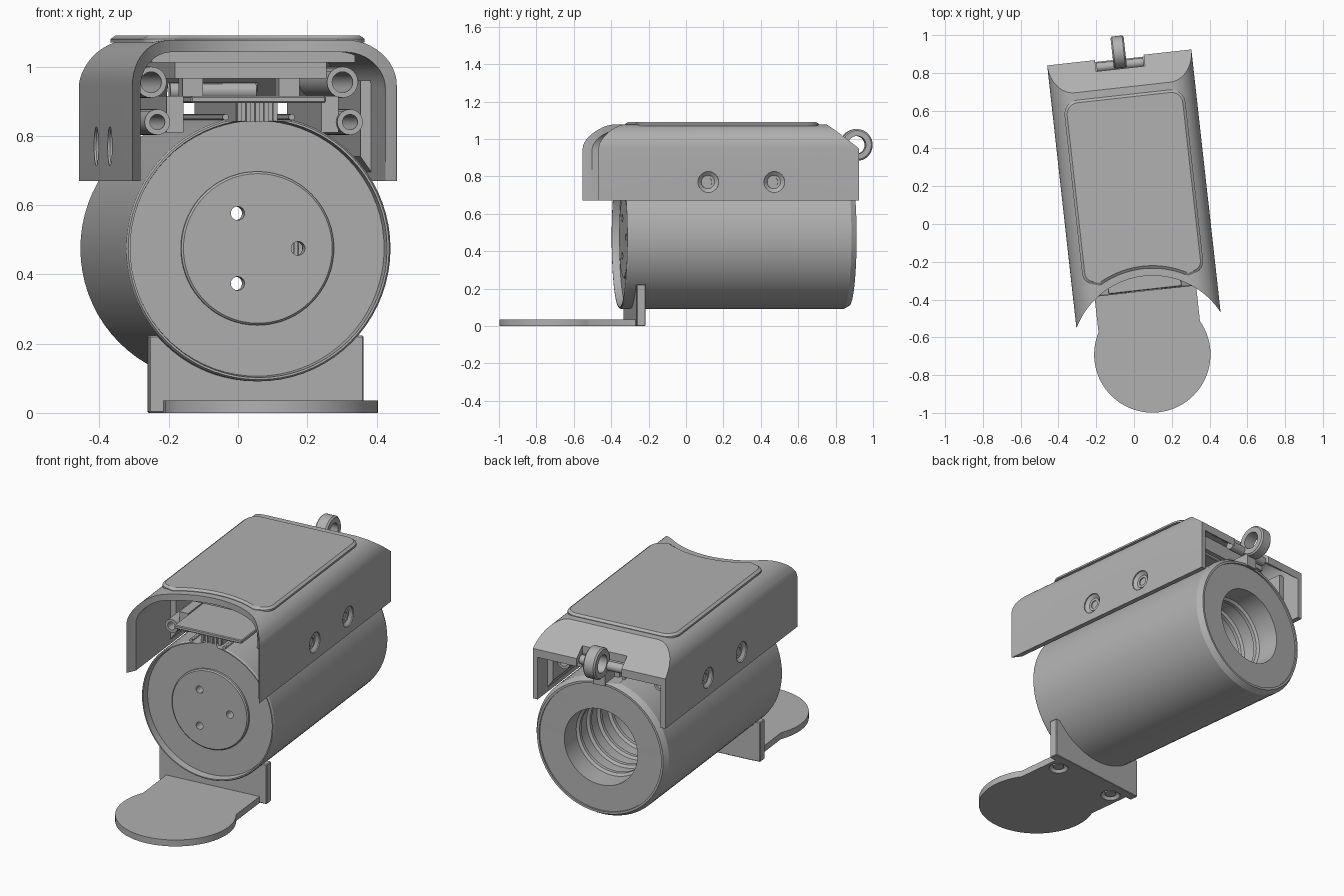
import bpy, bmesh, math
from mathutils import Matrix, Vector

if "Cube" in bpy.data.objects:
    bpy.data.objects.remove(bpy.data.objects["Cube"])

grey = bpy.data.materials.new("plain grey")
grey.use_nodes = True
grey.diffuse_color = (0.44, 0.44, 0.44, 1)
grey.node_tree.nodes["Principled BSDF"].inputs["Base Color"].default_value = grey.diffuse_color

# the whole unit stands turned slightly about the vertical
PLACE = Matrix.Rotation(math.radians(6.35), 4, 'Z') @ Matrix.Translation((0.02, 0, 0))
AXIS_Z = 0.475
parts = []


def finish(name, bm):
    bmesh.ops.remove_doubles(bm, verts=bm.verts, dist=1e-5)
    bmesh.ops.recalc_face_normals(bm, faces=bm.faces)
    me = bpy.data.meshes.new(name)
    bm.to_mesh(me)
    bm.free()
    me.materials.append(grey)
    ob = bpy.data.objects.new(name, me)
    bpy.context.collection.objects.link(ob)
    ob.matrix_world = PLACE
    parts.append(ob)
    return ob


def prism(pts, axis, a, b):
    """Extrude a 2D outline along y (points are x,z) or z (points are x,y)."""
    bm = bmesh.new()
    put = (lambda p, t: (p[0], t, p[1])) if axis == 'Y' else (lambda p, t: (p[0], p[1], t))
    low = [bm.verts.new(put(p, a)) for p in pts]
    high = [bm.verts.new(put(p, b)) for p in pts]
    bm.faces.new(low)
    top = bm.faces.new(high)
    for i in range(len(pts)):
        j = (i + 1) % len(pts)
        bm.faces.new((low[i], low[j], high[j], high[i]))
    bmesh.ops.recalc_face_normals(bm, faces=bm.faces)
    return bm, top


def box(name, x, y, z, bevel=0):
    bm, _ = prism([(x[0], y[0]), (x[1], y[0]), (x[1], y[1]), (x[0], y[1])], 'Z', *z)
    if bevel:
        bmesh.ops.bevel(bm, geom=bm.edges[:], offset=bevel, segments=1, affect='EDGES')
    return finish(name, bm)


def lathe(name, profile, centre, axis='Y', closed=False, n=64):
    """Spin (radius, distance) points about an axis; open profiles are capped to the axis."""
    if not closed:
        profile = [(0, profile[0][1])] + profile + [(0, profile[-1][1])]
    c = Vector(centre)
    turn = {'X': Matrix.Rotation(math.pi / 2, 3, 'Y'), 'Y': Matrix.Rotation(-math.pi / 2, 3, 'X'),
            'Z': Matrix.Identity(3)}[axis]
    bm = bmesh.new()
    rings = []
    for r, t in profile:
        if r == 0:
            rings.append([bm.verts.new(c + turn @ Vector((0, 0, t)))])
        else:
            rings.append([bm.verts.new(c + turn @ Vector((r * math.cos(math.tau * k / n),
                         r * math.sin(math.tau * k / n), t))) for k in range(n)])
    pairs = list(zip(rings, rings[1:] + rings[:1])) if closed else list(zip(rings, rings[1:]))
    for p, q in pairs:
        for k in range(n):
            quad = [p[k % len(p)], p[(k + 1) % len(p)], q[(k + 1) % len(q)], q[k % len(q)]]
            face = list(dict.fromkeys(quad))
            if len(face) > 2:
                bm.faces.new(face)
    return finish(name, bm)


def cut(ob, cutters):
    for c in cutters:
        c.hide_render = True
        m = ob.modifiers.new("cut", 'BOOLEAN')
        m.object, m.operation, m.solver = c, 'DIFFERENCE', 'EXACT'
    bpy.context.view_layer.update()
    me = bpy.data.meshes.new_from_object(ob.evaluated_get(bpy.context.evaluated_depsgraph_get()))
    ob.modifiers.clear()
    ob.data = me
    for c in cutters:
        parts.remove(c)
        bpy.data.objects.remove(c)


def arc(cx, cy, r, a0, a1, n):
    return [(cx + r * math.cos(math.radians(a0 + (a1 - a0) * i / n)),
             cy + r * math.sin(math.radians(a0 + (a1 - a0) * i / n))) for i in range(n + 1)]


# barrel body: raised front disc, front lip, chamfered back, ribbed bore
profile = [(0.216, -0.338), (0.222, -0.332), (0.222, -0.32), (0.369, -0.32), (0.373, -0.36),
           (0.379, -0.36), (0.384, -0.352), (0.384, 0.845), (0.366, 0.875), (0.354, 0.875),
           (0.354, 0.866), (0.212, 0.866), (0.212, 0.8)]
for i in range(5):
    y = 0.74 - 0.11 * i
    profile += [(0.212, y), (0.198, y - 0.01), (0.198, y - 0.03), (0.212, y - 0.04)]
profile += [(0.212, -0.27)]
body = lathe("barrel_body", profile, (0, 0, AXIS_Z), n=72)
holes = []
for k in range(3):
    a = math.tau * k / 3
    holes.append(lathe("hole_cutter", [(0.02, -0.4), (0.02, -0.2)],
                       (0.117 * math.cos(a), 0, AXIS_Z + 0.117 * math.sin(a)), n=24))
holes.append(box("slot_cutter", (-0.095, 0.095), (-0.5, 1), (0.843, 0.95)))
cut(body, holes)

# curled ends of the front lip beside the top slot
for s in (-1, 1):
    lathe("lip_end", [(0.009, -0.36), (0.009, 0.8)], (s * 0.096, 0, 0.854), n=12)


# hood: bent sheet with sloped back and scooped front
def hood_shell(name, half, top, bottom, radius, y0, y1, shift):
    pts = [(half, bottom)] + arc(half - radius, top - radius, radius, 0, 90, 12)
    pts += [(-x, z) for x, z in reversed(pts)]
    bm, _ = prism(pts, 'Y', y0, y1)
    normal = Vector((0, 0.62, 0.78))
    res = bmesh.ops.bisect_plane(bm, geom=bm.verts[:] + bm.edges[:] + bm.faces[:],
                                 plane_co=Vector((0, 0.725, 1.077)) - normal * shift,
                                 plane_no=normal, clear_outer=True)
    rim = [e for e in res['geom_cut'] if isinstance(e, bmesh.types.BMEdge)]
    bmesh.ops.holes_fill(bm, edges=rim)
    return finish(name, bm)


hood = hood_shell("hood", 0.384, 1.077, 0.67, 0.13, -0.515, 0.885, 0)
cutters = [hood_shell("hood_inner_cutter", 0.356, 1.042, 0.5, 0.105, -0.7, 1.0, 0.035),
           lathe("scoop_cutter", [(0.431, 0.4), (0.431, 1.3)], (0, -0.711, 0), 'Z', n=96),
           box("notch_cutter", (-0.13, 0.13), (0.825, 1.1), (0.85, 1.2))]
SCREWS = [(s, y) for s in (-1, 1) for y in (0.075, 0.43)]
for s, y in SCREWS:
    cutters.append(lathe("screw_cutter", [(0.056, s * 0.39), (0.056, s * 0.378), (0.036, s * 0.362),
                                          (0.036, s * 0.33)], (0, y, 0.77), 'X', n=32))
cut(hood, cutters)
# side screws with hollow sockets
for s, y in SCREWS:
    lathe("side_screw", [(0.036, s * 0.33), (0.036, s * 0.366), (0.022, s * 0.366), (0.022, s * 0.345)],
          (0, y, 0.77), 'X', n=24)

# raised panel on the hood
pts = arc(0, -0.711, 0.47, 120, 60, 20)
pts += arc(0.257, -0.23, 0.065, -70, 0, 7) + arc(0.247, 0.61, 0.075, 0, 90, 8)
pts += arc(-0.247, 0.61, 0.075, 90, 180, 8) + arc(-0.257, -0.23, 0.065, 180, 250, 7)
bm, top = prism(pts, 'Z', 1.07, 1.08)
bmesh.ops.inset_region(bm, faces=[top], thickness=0.014, depth=0.01)
finish("hood_panel", bm)

# rails inside the hood walls, chamfered below
for s in (-1, 1):
    bm, _ = prism([(s * x, z) for x, z in ((0.36, 0.69), (0.36, 0.96), (0.325, 0.96), (0.325, 0.74))],
                  'Y', -0.1, 0.78)
    finish("wall_rail", bm)
    # clamp tubes
    lathe("lower_tube", [(0.037, -0.23), (0.037, 0.75), (0.022, 0.75), (0.022, -0.23)],
          (s * 0.28, 0, 0.84), closed=True, n=24)
    lathe("upper_tube", [(0.045, -0.05), (0.045, 0.68), (0.03, 0.68), (0.03, -0.05)],
          (s * 0.278, 0, 0.955), closed=True, n=24)
    box("clamp_cheek", (s * 0.225 - 0.025, s * 0.225 + 0.025), (-0.2, 0.7), (0.81, 0.915))

# clamp stack under the hood
box("clamp_plate", (-0.196, 0.196), (-0.355, 0.72), (0.895, 0.915), 0.004)
box("clamp_neck", (-0.06, 0.06), (-0.31, 0.78), (0.83, 0.9))
for i in range(5):
    x = -0.052 + 0.026 * i
    box("neck_tooth", (x - 0.006, x + 0.006), (-0.325, -0.31), (0.84, 0.895))
box("spacer_plate", (-0.22, 0.22), (-0.15, 0.68), (0.965, 1.012))
box("top_plate", (-0.295, 0.295), (-0.22, 0.68), (1.012, 1.045))
for s in (-1, 1):
    box("spacer_post", (s * 0.14 - 0.03, s * 0.14 + 0.03), (0.1, 0.2), (0.91, 0.97))

# hanging ring, its lug and cross pin
ring = [(0.048, -0.035), (0.077, -0.035), (0.085, -0.027), (0.085, 0.027), (0.077, 0.035), (0.048, 0.035)]
lathe("hanging_ring", ring, (0, 0.914, 0.968), 'X', closed=True, n=48)
box("ring_lug", (-0.033, 0.033), (0.76, 0.885), (0.83, 0.9))
lathe("ring_pin", [(0.025, -0.125), (0.025, 0.125)], (0, 0.845, 0.93), 'X', n=24)

# foot plate with round tongue, and the upright bracket
tip = math.degrees(math.asin(0.148 / 0.308))
pts = [(-0.271, -0.255)] + arc(0, -0.697, 0.308, 180 - tip, 360 + tip, 56) + [(0.271, -0.255)]
bm, _ = prism(pts, 'Z', 0, 0.036)
foot = finish("foot_plate", bm)
cut(foot, [lathe("countersink_cutter", [(0.056, -0.01), (0.05, 0.004), (0.028, 0.026)],
                 (s * 0.2, -0.345, 0), 'Z', n=32) for s in (-1, 1)])
for s in (-1, 1):
    lathe("foot_screw", [(0.03, 0.008), (0.03, 0.03)], (s * 0.2, -0.345, 0), 'Z', n=24)
box("upright_bracket", (-0.312, 0.312), (-0.303, -0.254), (0, 0.223), 0.004)

# smooth shading with sharp edges kept
bpy.ops.object.select_all(action='DESELECT')
for ob in parts:
    ob.select_set(True)
bpy.context.view_layer.objects.active = body
bpy.ops.object.shade_smooth_by_angle(angle=math.radians(30))
